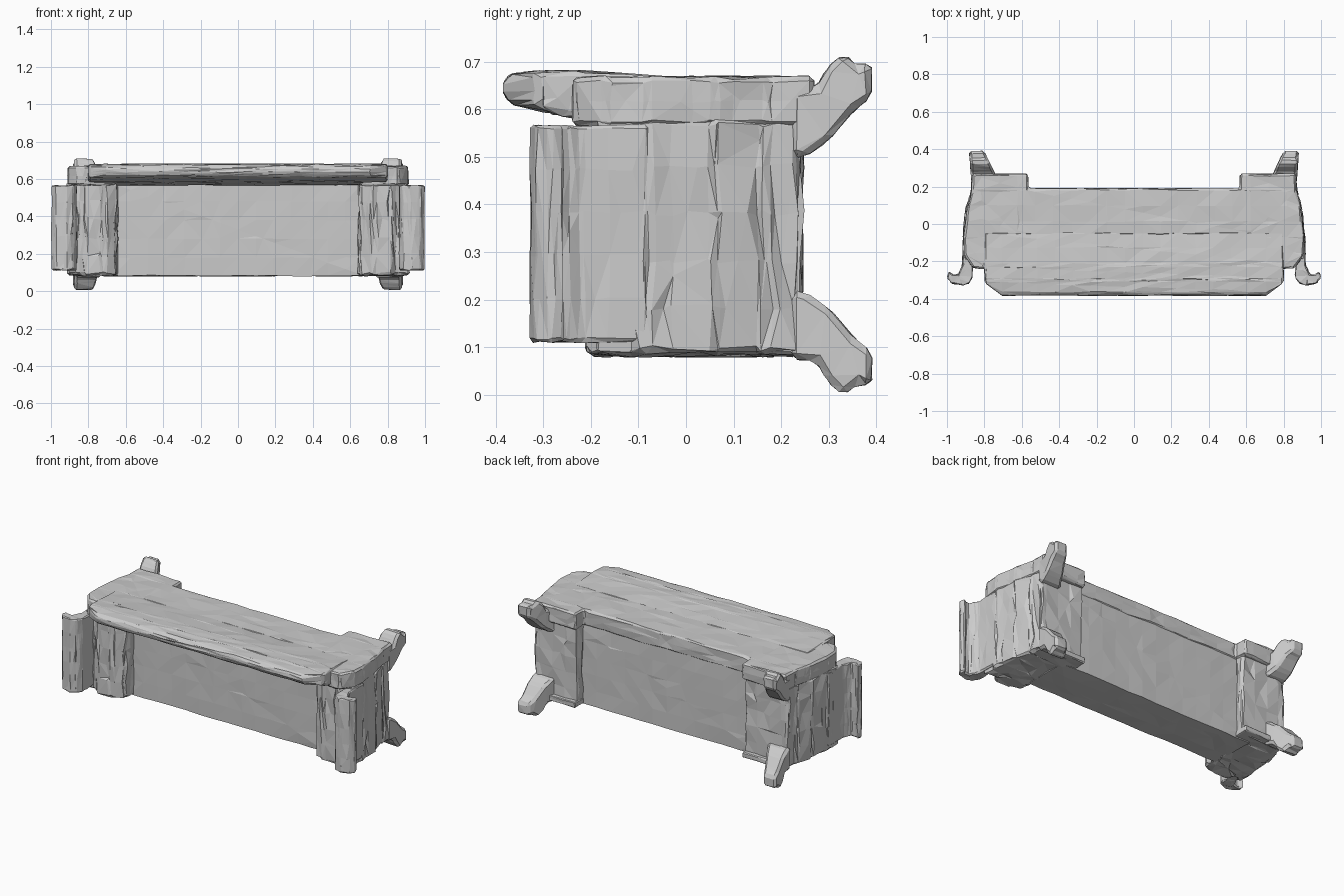
import bpy, bmesh, random
from mathutils import Vector

if "Cube" in bpy.data.objects:
    bpy.data.objects.remove(bpy.data.objects["Cube"])

random.seed(7)


def prism(name, pts, lo, hi, axis='Z', side=1, bevel=0.012, cell=0.1, rough=0.004):
    """Extrude a profile (XY along Z, or YZ along X), then facet and roughen it."""
    bm = bmesh.new()

    def place(p, h):
        v = (p[0], p[1], h) if axis == 'Z' else (h, p[0], p[1])
        return bm.verts.new((v[0] * side, v[1], v[2]))

    a = [place(p, lo) for p in pts]
    b = [place(p, hi) for p in pts]
    bm.faces.new(a)
    bm.faces.new(b[::-1])
    n = len(pts)
    for i in range(n):
        j = (i + 1) % n
        bm.faces.new((a[i], b[i], b[j], a[j]))
    bmesh.ops.recalc_face_normals(bm, faces=bm.faces[:])
    if bevel:
        bmesh.ops.bevel(bm, geom=bm.edges[:], offset=bevel, segments=1,
                        affect='EDGES', clamp_overlap=True)
    bmesh.ops.triangulate(bm, faces=bm.faces[:])
    if cell:
        for k in range(3):
            vals = [v.co[k] for v in bm.verts]
            normal = Vector([1.0 if i == k else 0.0 for i in range(3)])
            steps = int((max(vals) - min(vals)) / cell)
            for s in range(1, steps + 1):
                pos = min(vals) + (max(vals) - min(vals)) * s / (steps + 1)
                bmesh.ops.bisect_plane(bm, geom=bm.verts[:] + bm.edges[:] + bm.faces[:],
                                       plane_co=normal * pos, plane_no=normal)
        bmesh.ops.remove_doubles(bm, verts=bm.verts[:], dist=0.006)
        bmesh.ops.triangulate(bm, faces=bm.faces[:])
    for v in bm.verts:
        v.co += Vector([random.uniform(-rough, rough) for _ in range(3)])
    bmesh.ops.recalc_face_normals(bm, faces=bm.faces[:])
    me = bpy.data.meshes.new(name)
    bm.to_mesh(me)
    bm.free()
    ob = bpy.data.objects.new(name, me)
    bpy.context.collection.objects.link(ob)
    return ob


# Seat block, facing -y, with its flat underside at the back
prism("seat", [(-.67, -.10), (.67, -.10), (.67, .187), (-.67, .187)], .08, .58,
      bevel=.004, rough=.002)

# Backrest slab: right half of the outline mirrored to the left
half = [(.62, -.06), (.66, -.20), (.80, -.24), (.86, -.235), (.905, -.17), (.912, -.08),
        (.895, .06), (.87, .17), (.865, .268), (.568, .268), (.565, .19)]
outline = half + [(-x, y) for x, y in reversed(half)]
prism("backrest", outline, .565, .668, bevel=.01, rough=.003)

# Backrest cushion with a rolled front edge and sloping underside
cushion = prism("backrest_cushion",
                [(-.388, .645), (-.372, .674), (-.30, .68), (-.22, .68), (-.04, .668),
                 (-.04, .565), (-.12, .568), (-.25, .585), (-.37, .612)],
                -.80, .80, axis='X', bevel=.01, rough=.003)
for v in cushion.data.vertices:
    over = max(0, abs(v.co.x) - .70)
    v.co.y = max(v.co.y, -.385 + 8 * over * over)

for side, tag in ((1, "right"), (-1, "left")):
    # Padded arm body reaching down to the leg block
    prism("arm_" + tag,
          [(.865, .242), (.87, .17), (.90, .06), (.912, -.08), (.91, -.19),
           (.85, -.17), (.82, -.205), (.71, -.21), (.65, -.17), (.64, -.06),
           (.64, .15), (.57, .18), (.57, .242)],
          .085, .58, side=side, rough=.007)
    # Plate behind the lower leg
    prism("lower_plate_" + tag, [(.86, .15), (.86, .268), (.57, .268), (.57, .15)],
          .085, .12, side=side, bevel=.005, rough=.002)
    # Thin outward-curling arm scroll
    prism("arm_scroll_" + tag,
          [(.915, -.08), (.918, -.22), (.94, -.27), (.97, -.272), (.99, -.255),
           (.998, -.285), (.975, -.318), (.92, -.328), (.88, -.315),
           (.862, -.28), (.865, -.08)],
          .112, .565, side=side, bevel=.006, rough=.003)
    # Curved legs, splayed up and down
    upper = [(.22, .50), (.25, .50), (.30, .535), (.355, .60), (.39, .625),
             (.39, .70), (.365, .69), (.33, .717), (.295, .685), (.275, .645), (.22, .64)]
    for level, prof in (("upper", upper), ("lower", [(y, .716 - z) for y, z in upper])):
        leg = prism("leg_%s_%s" % (level, tag), prof, .785, .87, axis='X',
                    side=side, bevel=.016, cell=0, rough=.002)
        # Widen the leg's root inward and lean its tip outward
        for v in leg.data.vertices:
            t = max(0, min(1, (v.co.y - .24) / .15))
            x = abs(v.co.x)
            x = (x + .012 * t) if x > .828 else (x - .055 * (1 - t) + .015 * t)
            v.co.x = x * side
            v.co.z = max(v.co.z, 0)
